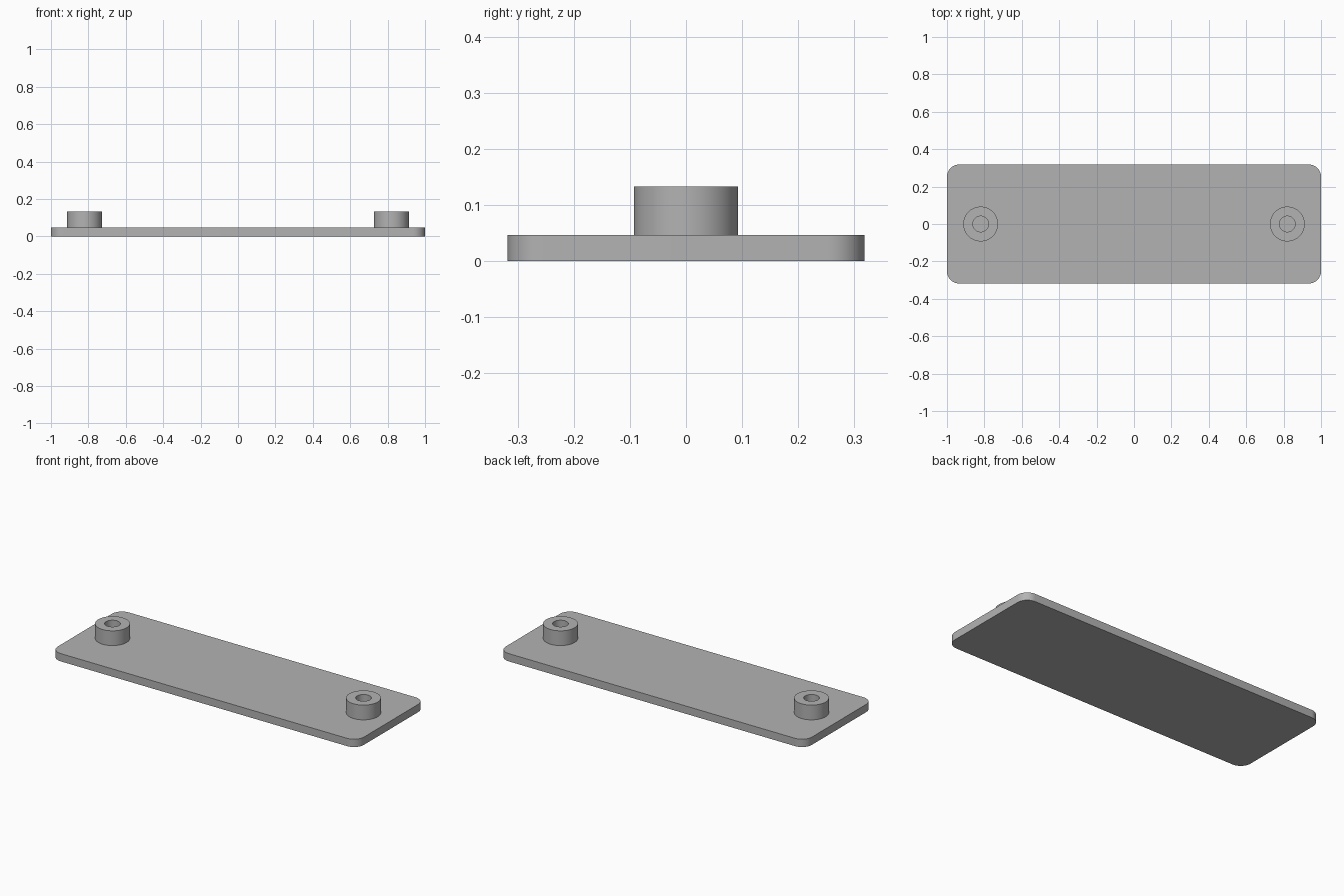
import bpy, bmesh, math

if "Cube" in bpy.data.objects:
    bpy.data.objects.remove(bpy.data.objects["Cube"])

LENGTH, WIDTH, THICK, CORNER = 2.0, 0.636, 0.046, 0.065
BOSS_X, BOSS_R, HOLE_R, BOSS_TOP = 0.82, 0.093, 0.042, 0.133

grey = bpy.data.materials.new("plain grey")
grey.diffuse_color = (0.45, 0.45, 0.45, 1)
grey.use_nodes = True
grey.node_tree.nodes["Principled BSDF"].inputs["Base Color"].default_value = grey.diffuse_color


def finish(name, bm):
    bmesh.ops.recalc_face_normals(bm, faces=bm.faces)
    mesh = bpy.data.meshes.new(name)
    bm.to_mesh(mesh)
    bm.free()
    mesh.materials.append(grey)
    obj = bpy.data.objects.new(name, mesh)
    bpy.context.collection.objects.link(obj)
    bpy.ops.object.select_all(action='DESELECT')
    obj.select_set(True)
    bpy.context.view_layer.objects.active = obj
    bpy.ops.object.shade_smooth_by_angle(angle=math.radians(30))
    return obj


# Base plate: rounded rectangle outline, extruded upwards
bm = bmesh.new()
outline = []
steps = 12
for corner, (sx, sy) in enumerate([(1, 1), (-1, 1), (-1, -1), (1, -1)]):
    cx, cy = sx * (LENGTH / 2 - CORNER), sy * (WIDTH / 2 - CORNER)
    for i in range(steps + 1):
        a = math.pi / 2 * (corner + i / steps)
        outline.append(bm.verts.new((cx + CORNER * math.cos(a), cy + CORNER * math.sin(a), 0)))
base = bm.faces.new(outline)
top = bmesh.ops.extrude_face_region(bm, geom=[base], use_keep_orig=True)
bmesh.ops.translate(bm, vec=(0, 0, THICK),
                    verts=[g for g in top["geom"] if isinstance(g, bmesh.types.BMVert)])
finish("base_plate", bm)

# Hollow bosses: a tube profile spun about each boss axis
for side, x in (("left", -BOSS_X), ("right", BOSS_X)):
    bm = bmesh.new()
    profile = [(BOSS_R, THICK), (BOSS_R, BOSS_TOP), (HOLE_R, BOSS_TOP), (HOLE_R, THICK)]
    verts = [bm.verts.new((x + r, 0, z)) for r, z in profile]
    edges = [bm.edges.new(pair) for pair in zip(verts, verts[1:])]
    bmesh.ops.spin(bm, geom=verts + edges, cent=(x, 0, 0), axis=(0, 0, 1),
                   angle=math.tau, steps=48, use_merge=True)
    bmesh.ops.remove_doubles(bm, verts=bm.verts, dist=1e-5)
    finish(side + "_boss", bm)
